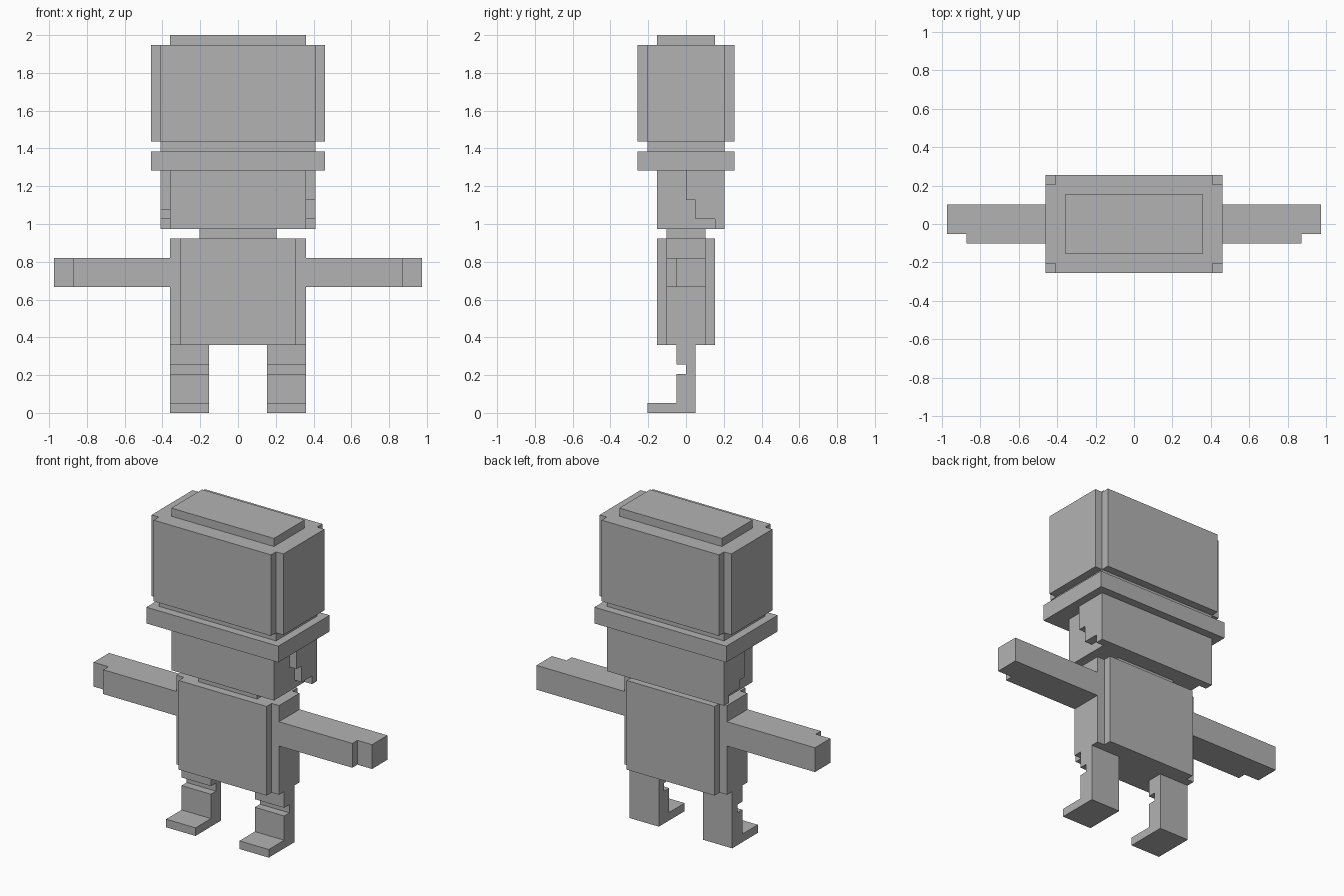
import bpy, bmesh

if "Cube" in bpy.data.objects:
    bpy.data.objects.remove(bpy.data.objects["Cube"])

U = 2 / 39  # one voxel

grey = bpy.data.materials.new("dark_grey")
grey.diffuse_color = (0.45, 0.45, 0.45, 1)
grey.use_nodes = True
grey.node_tree.nodes["Principled BSDF"].inputs["Base Color"].default_value = grey.diffuse_color


def prism(name, pts, lo, hi, axis):
    """Extrude a 2D outline (voxel units) from lo to hi along an axis."""
    def place(p, t):
        a, b = p
        v = {'x': (t, a, b), 'y': (a, t, b), 'z': (a, b, t)}[axis]
        return [c * U for c in v]
    bm = bmesh.new()
    bottom = [bm.verts.new(place(p, lo)) for p in pts]
    top = [bm.verts.new(place(p, hi)) for p in pts]
    bm.faces.new(bottom)
    bm.faces.new(top)
    for i in range(len(pts)):
        j = (i + 1) % len(pts)
        bm.faces.new((bottom[i], bottom[j], top[j], top[i]))
    bmesh.ops.recalc_face_normals(bm, faces=bm.faces)
    me = bpy.data.meshes.new(name)
    bm.to_mesh(me)
    bm.free()
    me.materials.append(grey)
    ob = bpy.data.objects.new(name, me)
    bpy.context.collection.objects.link(ob)
    return ob


def box(name, x0, x1, y0, y1, z0, z1):
    return prism(name, [(x0, y0), (x1, y0), (x1, y1), (x0, y1)], z0, z1, 'z')


def notched(name, x, y, z0, z1):
    """Centred block with one voxel cut from each vertical corner."""
    quarter = [(x, y - 1), (x - 1, y - 1), (x - 1, y)]
    flip = quarter[::-1]
    pts = (quarter + [(-a, b) for a, b in flip]
           + [(-a, -b) for a, b in quarter] + [(a, -b) for a, b in flip])
    return prism(name, pts, z0, z1, 'z')


# Hat
box("hat_top", -7, 7, -3, 3, 38, 39)
notched("hat_crown", 9, 5, 28, 38)
box("hat_band", -8, 8, -4, 4, 27, 28)
box("hat_brim", -9, 9, -5, 5, 25, 27)

# Head, hair and neck
box("head", -7, 7, -3, 3, 19, 25)
box("hair_back", -8, 8, 3, 4, 19, 25)
for side, x, step in (("right", 7, 22), ("left", -8, 21)):
    prism("hair_" + side, [(0, 25), (0, step), (1, step), (1, 20), (3, 20), (3, 25)],
          x, x + 1, 'x')
box("neck", -4, 4, -2, 2, 18, 19)

# Torso
notched("torso", 7, 3, 7, 18)

# Arms and legs
arm = [(7, -2), (17, -2), (17, -1), (19, -1), (19, 2), (7, 2)]
leg = [(1, 0), (1, 7), (-1, 7), (-1, 5), (0, 5), (0, 4), (-1, 4), (-1, 1), (-4, 1), (-4, 0)]
for side, s in (("right", 1), ("left", -1)):
    prism("arm_" + side, [(s * a, b) for a, b in arm], 13, 16, 'z')
    prism("leg_" + side, leg, 3 * s, 7 * s, 'x')
